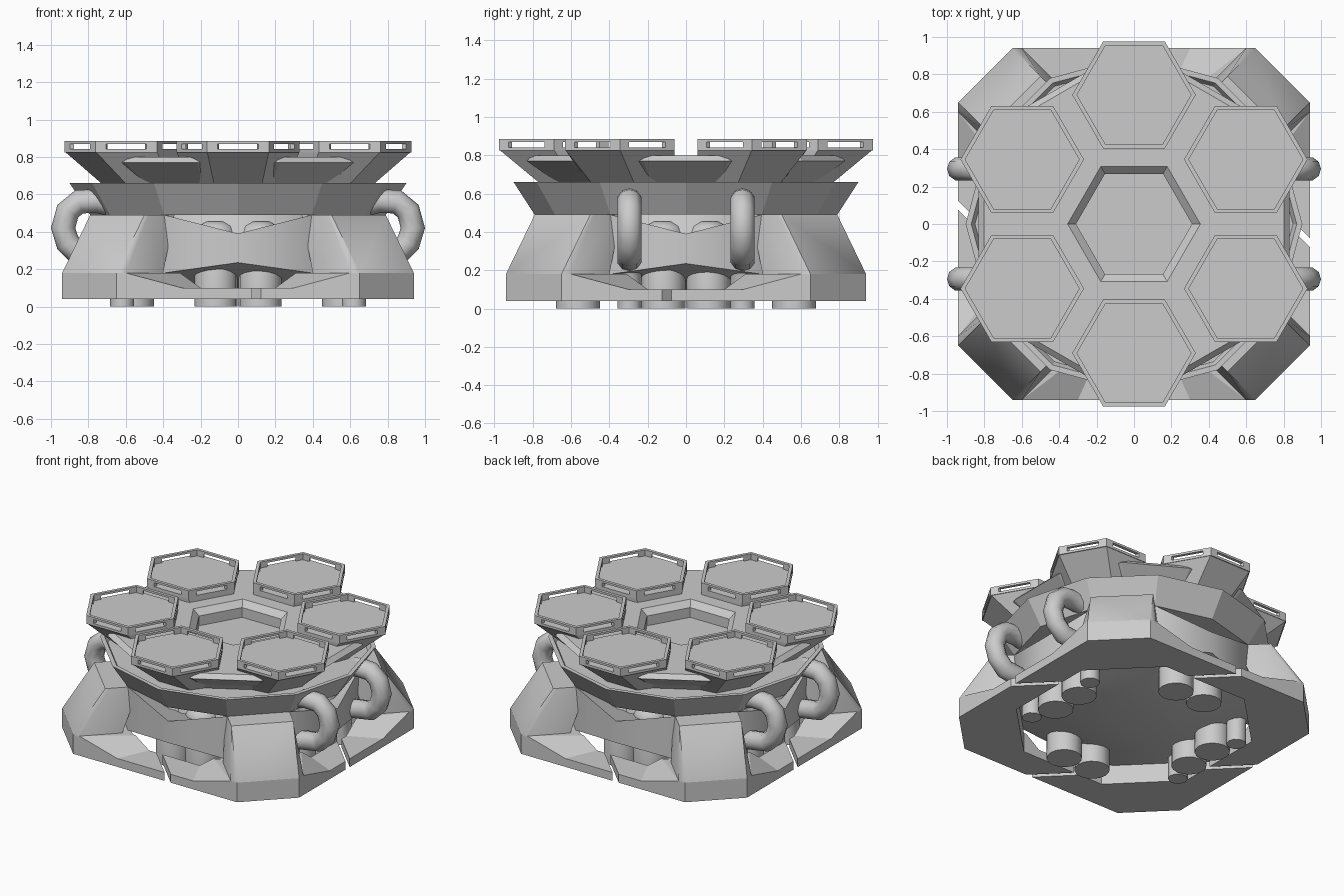
import bpy, bmesh
from math import sin, cos, radians, hypot
from mathutils import Vector

if "Cube" in bpy.data.objects:
    bpy.data.objects.remove(bpy.data.objects["Cube"])

grey = bpy.data.materials.new("light_grey")
grey.use_nodes = True
grey.diffuse_color = (0.6, 0.6, 0.6, 1)
grey.node_tree.nodes["Principled BSDF"].inputs["Base Color"].default_value = (0.6, 0.6, 0.6, 1)


def ngon(n, r, z, offset=0, cx=0, cy=0):
    """Level loop of n points."""
    return [(cx + r * cos(radians(offset + 360 * i / n)),
             cy + r * sin(radians(offset + 360 * i / n)), z) for i in range(n)]


def at_z(loop, z):
    return [(p[0], p[1], z) for p in loop]


def smooth(obj, angle):
    bpy.ops.object.select_all(action='DESELECT')
    obj.select_set(True)
    bpy.context.view_layer.objects.active = obj
    bpy.ops.object.shade_smooth_by_angle(angle=radians(angle))


def build(name, solids, angle=None):
    """Loft each (loops, is_ring) solid and put them in one object."""
    bm = bmesh.new()
    for loops, is_ring in solids:
        rows = [[bm.verts.new(p) for p in loop] for loop in loops]
        n = len(rows[0])
        pairs = list(zip(rows, rows[1:]))
        if is_ring:
            pairs.append((rows[-1], rows[0]))
        else:
            bm.faces.new(rows[0][::-1])
            bm.faces.new(rows[-1])
        for a, b in pairs:
            for i in range(n):
                j = (i + 1) % n
                bm.faces.new((a[i], a[j], b[j], b[i]))
    bmesh.ops.recalc_face_normals(bm, faces=bm.faces[:])
    mesh = bpy.data.meshes.new(name)
    bm.to_mesh(mesh)
    bm.free()
    mesh.materials.append(grey)
    obj = bpy.data.objects.new(name, mesh)
    bpy.context.collection.objects.link(obj)
    if angle:
        smooth(obj, angle)
    return obj


def quarter_turns(points):
    """Repeat a run of points on all four sides."""
    out = []
    for c, s in ((1, 0), (0, 1), (-1, 0), (0, -1)):
        out += [(c * x - s * y, s * x + c * y, z) for x, y, z in points]
    return out


# Base ring: octagonal, low at the middle of each side, split by slanted slots
heights = (0.18, 0.18, 0.10, 0.10, 0.18, 0.18)
outer = quarter_turns([(x, -0.94, z) for x, z in zip((-0.65, -0.6, -0.3, 0.3, 0.6, 0.65), heights)])
inner = quarter_turns([(x, -0.72, z) for x, z in zip((-0.33, -0.31, -0.2, 0.2, 0.31, 0.33), heights)])
base = build("base_ring", [([at_z(outer, 0.04), outer, inner, at_z(inner, 0.04)], True)])

along, across = Vector((-1, 1, 0)).normalized() * 0.3, Vector((1, 1, 0)).normalized() * 0.017
slots = []
for cx, cy in ((0.02, -0.86), (0.86, -0.02), (-0.02, 0.86), (-0.86, 0.02)):
    c = Vector((cx, cy, 0))
    rect = [c + along + across, c + along - across, c - along - across, c - along + across]
    slots.append(([at_z(rect, -0.1), at_z(rect, 0.3)], False))
cutter = build("slot_cutter", slots)
cutter.hide_render = True
mod = base.modifiers.new("slots", 'BOOLEAN')
mod.operation = 'DIFFERENCE'
mod.object = cutter
bpy.ops.object.select_all(action='DESELECT')
base.select_set(True)
bpy.context.view_layer.objects.active = base
bpy.ops.object.modifier_apply(modifier=mod.name)
bpy.data.objects.remove(cutter)

# Corner legs: tapered blocks leaning inward
foot = [(0.40, 0.74), (0.60, 0.94), (0.65, 0.94), (0.94, 0.65), (0.94, 0.60), (0.74, 0.40)]
head = [(0.34, 0.63), (0.48, 0.77), (0.50, 0.79), (0.79, 0.50), (0.77, 0.48), (0.63, 0.34)]
for sx, side in ((1, "left"), (-1, "right")):
    for sy, end in ((-1, "front"), (1, "back")):
        build(f"{end}_{side}_leg", [([[(sx * x, sy * y, 0.17) for x, y in foot],
                                     [(sx * x, sy * y, 0.18) for x, y in foot],
                                     [(sx * x, sy * y, 0.49) for x, y in head]], False)], 45)

# Central body: domed underside, notched twelve-sided wall, recessed neck under the collar
wall = ngon(12, 0.79, 0)
low = [(x, y, 0.235 if i % 3 == 0 else 0.18) for i, (x, y, _) in enumerate(wall)]
high = [(x, y, 0.39 if i % 3 == 0 else 0.49) for i, (x, y, _) in enumerate(wall)]
build("central_body", [([ngon(12, 0.12, 0.085), ngon(12, 0.3, 0.095), ngon(12, 0.5, 0.13), low, high,
                         ngon(12, 0.64, 0.39), ngon(12, 0.60, 0.52)], False)], 35)

# Flared collar with a thin lip
build("collar", [([ngon(12, 0.3, 0.49), ngon(12, 0.79, 0.49), ngon(12, 0.90, 0.66),
                   ngon(12, 0.87, 0.66), ngon(12, 0.85, 0.62), ngon(12, 0.3, 0.62)], False)])


# Upper deck with a bevelled hexagonal pit
def hex_loop(r, z):
    pts = [Vector(p) for p in ngon(6, r, z)]
    return [q for i, p in enumerate(pts) for q in (p, (p + pts[(i + 1) % 6]) / 2)]


build("upper_deck", [([ngon(12, 0.66, 0.61, 15), ngon(12, 0.70, 0.66, 15), ngon(12, 0.86, 0.77, 15),
                       ngon(12, 0.83, 0.80, 15), hex_loop(0.355, 0.80), hex_loop(0.31, 0.76),
                       hex_loop(0.31, 0.69)], False)])

# Six hexagonal pads with open railings, on supports that flare outward only
for k in range(6):
    a = radians(30 + 60 * k)

    def hexagon(r, z, reach=1, width=1):
        out = []
        for u, v, _ in ngon(6, r, 0, 30, 0.69):
            u, v = 0.405 + (u - 0.405) * reach, v * width
            out.append((u * cos(a) - v * sin(a), u * sin(a) + v * cos(a), z))
        return out

    build(f"pad_support_{k + 1}", [([hexagon(0.33, 0.61, 0.54, 0.72), hexagon(0.33, 0.66, 0.64, 0.785),
                                     hexagon(0.33, 0.83)], False)])
    build(f"pad_floor_{k + 1}", [([hexagon(0.33, 0.825), hexagon(0.33, 0.842)], False)])
    rail = [([hexagon(0.33, 0.87), hexagon(0.33, 0.885), hexagon(0.305, 0.885), hexagon(0.305, 0.87)], True)]
    rim = [Vector(p) for p in hexagon(0.33, 0)]
    ins = [Vector(p) for p in hexagon(0.305, 0)]
    for i in range(6):
        j, h = (i + 1) % 6, i - 1
        post = [rim[i].lerp(rim[h], 0.17), rim[i], rim[i].lerp(rim[j], 0.17),
                ins[i].lerp(ins[j], 0.17), ins[i], ins[i].lerp(ins[h], 0.17)]
        rail.append(([at_z(post, 0.84), at_z(post, 0.872)], False))
    build(f"pad_railing_{k + 1}", rail)

# Round-topped pistons, a pair on each side
spots = quarter_turns([(-0.118, -0.565, 0), (0.118, -0.565, 0)])
for k, (x, y, _) in enumerate(spots):
    loops = [ngon(16, r, z, 0, x, y) for r, z in ((0.115, 0), (0.115, 0.39), (0.095, 0.43), (0.05, 0.455))]
    build(f"piston_{k + 1}", [(loops, False)], 40)

# Bent side pipes, looping out of the collar and down to the ground
path = [(0.60, 0.53), (0.75, 0.565), (0.85, 0.56), (0.91, 0.51), (0.935, 0.42),
        (0.91, 0.34), (0.85, 0.28), (0.75, 0.265), (0.66, 0.25), (0.62, 0.18), (0.62, 0)]
for sx, side in ((1, "left"), (-1, "right")):
    for y, end in ((-0.295, "front"), (0.295, "back")):
        loops = []
        for i, (px, pz) in enumerate(path):
            x0, z0 = path[max(i - 1, 0)]
            x1, z1 = path[min(i + 1, len(path) - 1)]
            length = hypot(x1 - x0, z1 - z0)
            nx, nz = -(z1 - z0) / length, (x1 - x0) / length
            loops.append([(sx * (px + nx * u), y + v, pz + nz * u) for u, v, _ in ngon(10, 0.065, 0)])
        build(f"{end}_{side}_pipe", [(loops, False)], 50)
